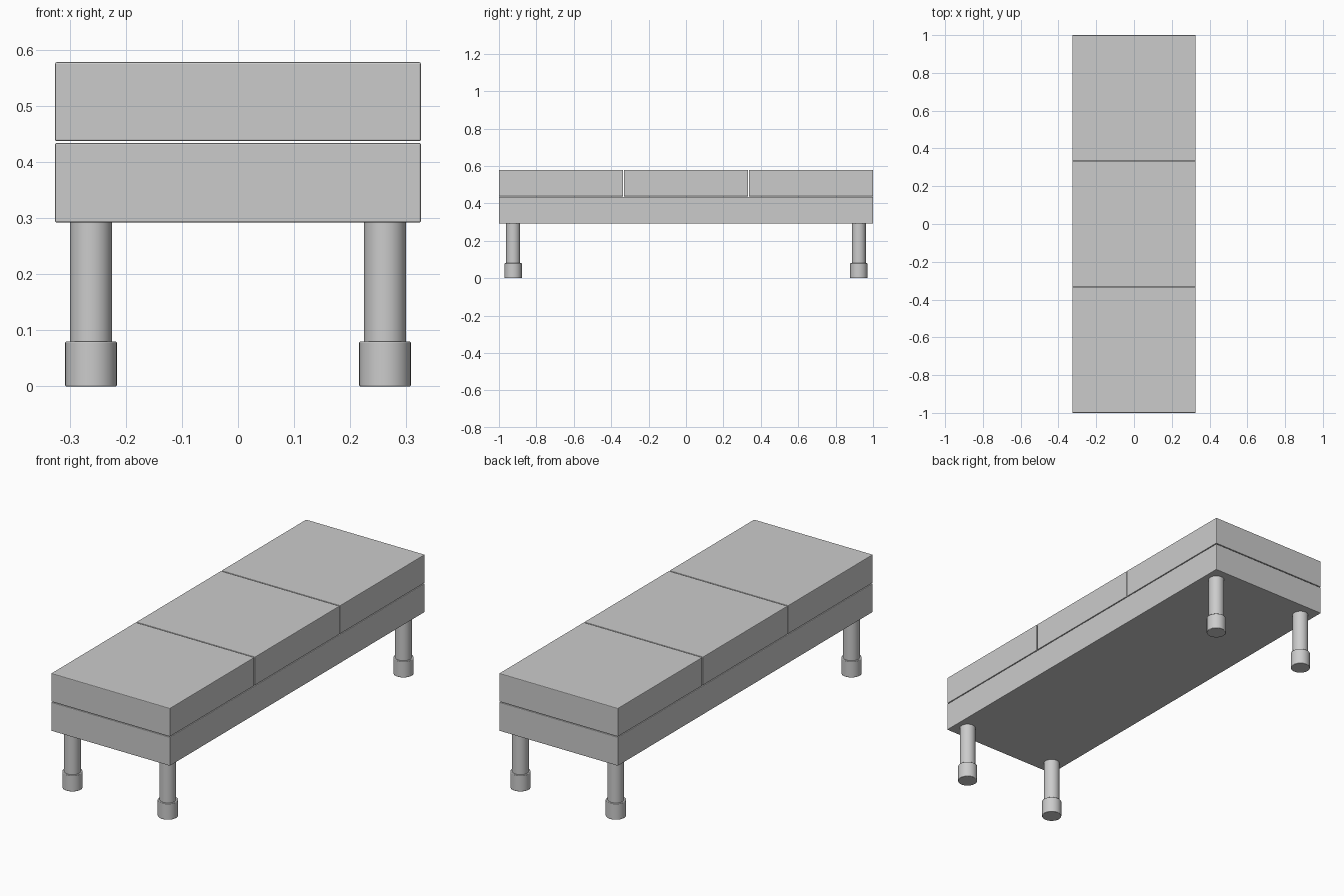
import bpy

if "Cube" in bpy.data.objects:
    bpy.data.objects.remove(bpy.data.objects["Cube"])


def add_bevel(obj, width):
    mod = obj.modifiers.new("soft_edges", 'BEVEL')
    mod.width = width
    mod.segments = 2
    mod.limit_method = 'ANGLE'
    mod.angle_limit = 0.8


def box(name, center, size, bevel=0.003):
    bpy.ops.mesh.primitive_cube_add(size=1, location=center)
    obj = bpy.context.object
    obj.name = name
    obj.scale = size
    bpy.ops.object.transform_apply(location=False, rotation=False, scale=True)
    add_bevel(obj, bevel)
    return obj


def cylinder(name, x, y, z0, z1, radius, bevel=0):
    bpy.ops.mesh.primitive_cylinder_add(vertices=32, radius=radius, depth=z1 - z0,
                                        location=(x, y, (z0 + z1) / 2))
    obj = bpy.context.object
    obj.name = name
    bpy.ops.object.shade_smooth_by_angle()
    if bevel:
        add_bevel(obj, bevel)
    return obj


WIDTH, GAP = 0.652, 0.004
BASE_Z0, BASE_Z1 = 0.292, 0.434
TOP_Z0, TOP_Z1 = 0.437, 0.578

# Padded base
box("base", (0, 0, (BASE_Z0 + BASE_Z1) / 2), (WIDTH, 2.0, BASE_Z1 - BASE_Z0))

# Three seat cushions side by side
length = (2.0 - 2 * GAP) / 3
for i, label in enumerate(("front", "middle", "back")):
    box(label + "_cushion", (0, (i - 1) * (length + GAP), (TOP_Z0 + TOP_Z1) / 2),
        (WIDTH, length, TOP_Z1 - TOP_Z0))

# Four round legs, each with a wider foot
for sx, side in ((-1, "left"), (1, "right")):
    for sy, end in ((-1, "front"), (1, "back")):
        x, y = sx * 0.262, sy * 0.924
        cylinder(f"{end}_{side}_leg", x, y, 0.078, BASE_Z0 + 0.002, 0.0375)
        cylinder(f"{end}_{side}_foot", x, y, 0, 0.08, 0.046, 0.002)
